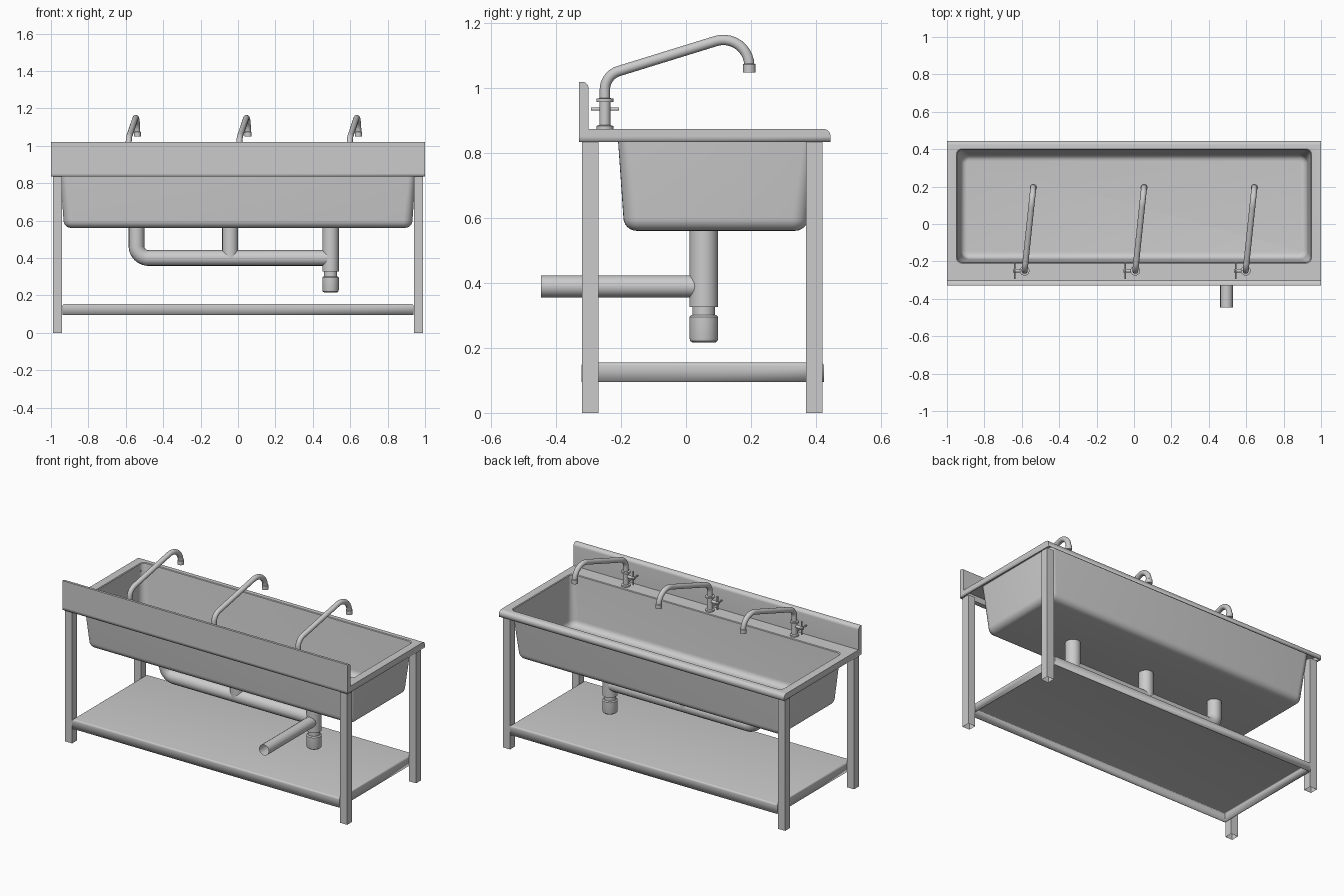
import bpy, bmesh, math
from mathutils import Vector

if "Cube" in bpy.data.objects:
    bpy.data.objects.remove(bpy.data.objects["Cube"])


def finish(ob, angle=35):
    bpy.ops.object.select_all(action='DESELECT')
    ob.select_set(True)
    bpy.context.view_layer.objects.active = ob
    bpy.ops.object.shade_smooth_by_angle(angle=math.radians(angle))
    return ob


def from_bm(name, bm):
    bmesh.ops.remove_doubles(bm, verts=bm.verts, dist=1e-5)
    bmesh.ops.recalc_face_normals(bm, faces=bm.faces)
    me = bpy.data.meshes.new(name)
    bm.to_mesh(me)
    bm.free()
    ob = bpy.data.objects.new(name, me)
    bpy.context.collection.objects.link(ob)
    return ob


def loft(name, loops, cap_end=False):
    bm = bmesh.new()
    rings = [[bm.verts.new(p) for p in lp] for lp in loops]
    n = len(rings[0])
    for a, b in zip(rings, rings[1:]):
        for i in range(n):
            bm.faces.new((a[i], a[(i + 1) % n], b[(i + 1) % n], b[i]))
    if cap_end:
        bm.faces.new(rings[-1])
    return from_bm(name, bm)


def round_rect(x, y0, y1, z, r, seg=6):
    pts = []
    for k, (cx, cy) in enumerate([(x - r, y1 - r), (r - x, y1 - r), (r - x, y0 + r), (x - r, y0 + r)]):
        for i in range(seg + 1):
            a = math.pi / 2 * (k + i / seg)
            pts.append((cx + r * math.cos(a), cy + r * math.sin(a), z))
    return pts


def box(name, x0, x1, y0, y1, z0, z1):
    return loft(name, [[(x0, y0, z), (x1, y0, z), (x1, y1, z), (x0, y1, z)] for z in (z0, z1)])


def fillet(pts, radii):
    """Round the inner corners of a polyline."""
    P = [Vector(p) for p in pts]
    out = [P[0]]
    for i, r in enumerate(radii, 1):
        u = (P[i] - P[i - 1]).normalized()
        v = (P[i + 1] - P[i]).normalized()
        turn = u.angle(v)
        start = P[i] - u * r * math.tan(turn / 2)
        side = (v - u * u.dot(v)).normalized()
        for k in range(11):
            t = turn * k / 10
            out.append(start + u * r * math.sin(t) + side * r * (1 - math.cos(t)))
    return out + [P[-1]]


def tube(name, pts, r, caps=True):
    cu = bpy.data.curves.new(name, 'CURVE')
    cu.dimensions = '3D'
    cu.bevel_depth = r
    cu.bevel_resolution = 6
    cu.use_fill_caps = caps
    sp = cu.splines.new('POLY')
    sp.points.add(len(pts) - 1)
    for q, p in zip(sp.points, pts):
        q.co = (*p, 1)
    ob = bpy.data.objects.new(name, cu)
    bpy.context.collection.objects.link(ob)
    bpy.ops.object.select_all(action='DESELECT')
    ob.select_set(True)
    bpy.context.view_layer.objects.active = ob
    bpy.ops.object.convert(target='MESH')
    return finish(bpy.context.view_layer.objects.active)


def lathe(name, x, y, profile, n=28):
    loops = [[(x + r * math.cos(2 * math.pi * i / n), y + r * math.sin(2 * math.pi * i / n), z)
              for i in range(n)] for r, z in profile]
    return finish(loft(name, loops))


# Sheet-metal worktop and basin: rolled front edge, opening, tapered walls, floor
loops = [round_rect(1, -0.33, 0.445, 0.835, 0)]
for i in range(7):
    a = math.pi / 2 * i / 6
    loops.append(round_rect(1, -0.33, 0.423 + 0.022 * math.cos(a), 0.853 + 0.022 * math.sin(a), 0))
loops.append(round_rect(0.95, -0.21, 0.402, 0.875, 0.03))
loops.append(round_rect(0.946, -0.206, 0.398, 0.871, 0.03))
for i in range(7):
    a = math.pi / 2 * i / 6
    d = 0.035 * (1 - math.cos(a))
    loops.append(round_rect(0.927 - d, -0.187 + d, 0.371 - d, 0.602 - 0.035 * math.sin(a), 0.045 - d))
basin = loft("worktop_and_basin", loops, cap_end=True)
sol = basin.modifiers.new("sheet", 'SOLIDIFY')
sol.thickness = 0.006
# keep the sheet thickness on the hidden side of the surface
up = [p for p in basin.data.polygons if abs(p.center.z - 0.875) < 1e-3 and abs(p.normal.z) > 0.9]
if up and up[0].normal.z < 0:
    basin.data.flip_normals()
sol.offset = -1
finish(basin)

# Backsplash with a rounded inner top edge
prof = [(-0.33, 0.835), (-0.30, 0.835), (-0.30, 1.0)]
prof += [(-0.32 + 0.02 * math.cos(a), 1.0 + 0.02 * math.sin(a))
         for a in [math.pi / 2 * i / 6 for i in range(1, 7)]]
prof.append((-0.33, 1.02))
bm = bmesh.new()
f = bm.faces.new([bm.verts.new((-1, y, z)) for y, z in prof])
ext = bmesh.ops.extrude_face_region(bm, geom=[f], use_keep_orig=True)
bmesh.ops.translate(bm, vec=(2, 0, 0), verts=[v for v in ext["geom"] if isinstance(v, bmesh.types.BMVert)])
finish(from_bm("backsplash", bm))

# Four square tube legs
for side, sx in (("left", -1), ("right", 1)):
    for end, y in (("back", -0.32), ("front", 0.37)):
        xs = sorted((sx * 0.94, sx * 0.99))
        box(f"{end}_{side}_leg", xs[0], xs[1], y, y + 0.05, 0, 0.837)

# Lower shelf, folded sheet open underneath
loops = [round_rect(0.938, -0.322, 0.425, 0.095, 0)]
for i in range(5):
    a = math.pi / 2 * i / 4
    d = 0.01 * (1 - math.cos(a))
    loops.append(round_rect(0.938 - d, -0.322 + d, 0.425 - d, 0.145 + 0.01 * math.sin(a), 0))
shelf = loft("lower_shelf", loops, cap_end=True)
sol = shelf.modifiers.new("sheet", 'SOLIDIFY')
sol.thickness = 0.005
finish(shelf)

# Waste pipes below the basin
PY, PX = 0.055, 0.495
tube("waste_manifold", fillet([(-0.543, PY, 0.57), (-0.543, PY, 0.40), (PX, PY, 0.40)], [0.065]), 0.042)
tube("middle_drain", [(-0.042, PY, 0.57), (-0.042, PY, 0.40)], 0.043)
lathe("trap_drain", PX, PY, [(0.044, 0.57), (0.044, 0.327), (0.035, 0.327), (0.035, 0.302), (0.038, 0.302),
                             (0.044, 0.296), (0.044, 0.230), (0.042, 0.222), (0.036, 0.217), (0, 0.217)])
tube("outlet_pipe", [(PX, -0.447, 0.39), (PX, 0.04, 0.39)], 0.034, caps=False)

# Three taps: body, angled swivel spout, nozzle, cross handle
LEAN = 0.105
for n, x in enumerate((-0.585, 0.007, 0.597), 1):
    y = -0.25

    def on(yy, z):
        return (x + (yy - y) * LEAN, yy, z)

    lathe(f"tap_body_{n}", x, y, [(0.026, 0.874), (0.026, 0.884), (0.017, 0.887), (0.017, 0.958),
                                  (0.026, 0.958), (0.026, 0.968), (0.016, 0.970), (0, 0.970)])
    path = fillet([on(y, 0.96), on(y, 1.04), on(0.195, 1.1775), on(0.195, 1.05)], [0.06, 0.08])
    tube(f"tap_spout_{n}", path, 0.016)
    nx, ny, _ = on(0.195, 0)
    lathe(f"tap_nozzle_{n}", nx, ny, [(0, 1.054), (0.014, 1.054), (0.014, 1.049), (0.019, 1.049), (0.019, 1.074), (0.014, 1.077)])
    hx, hz = x - 0.053, 0.936
    tube(f"tap_stem_{n}", [(x, y, hz), (hx - 0.010, y, hz)], 0.009)
    tube(f"tap_handle_bar_a_{n}", [(hx, y - 0.043, hz), (hx, y + 0.043, hz)], 0.0045)
    tube(f"tap_handle_bar_b_{n}", [(hx, y, hz - 0.043), (hx, y, hz + 0.043)], 0.0045)
